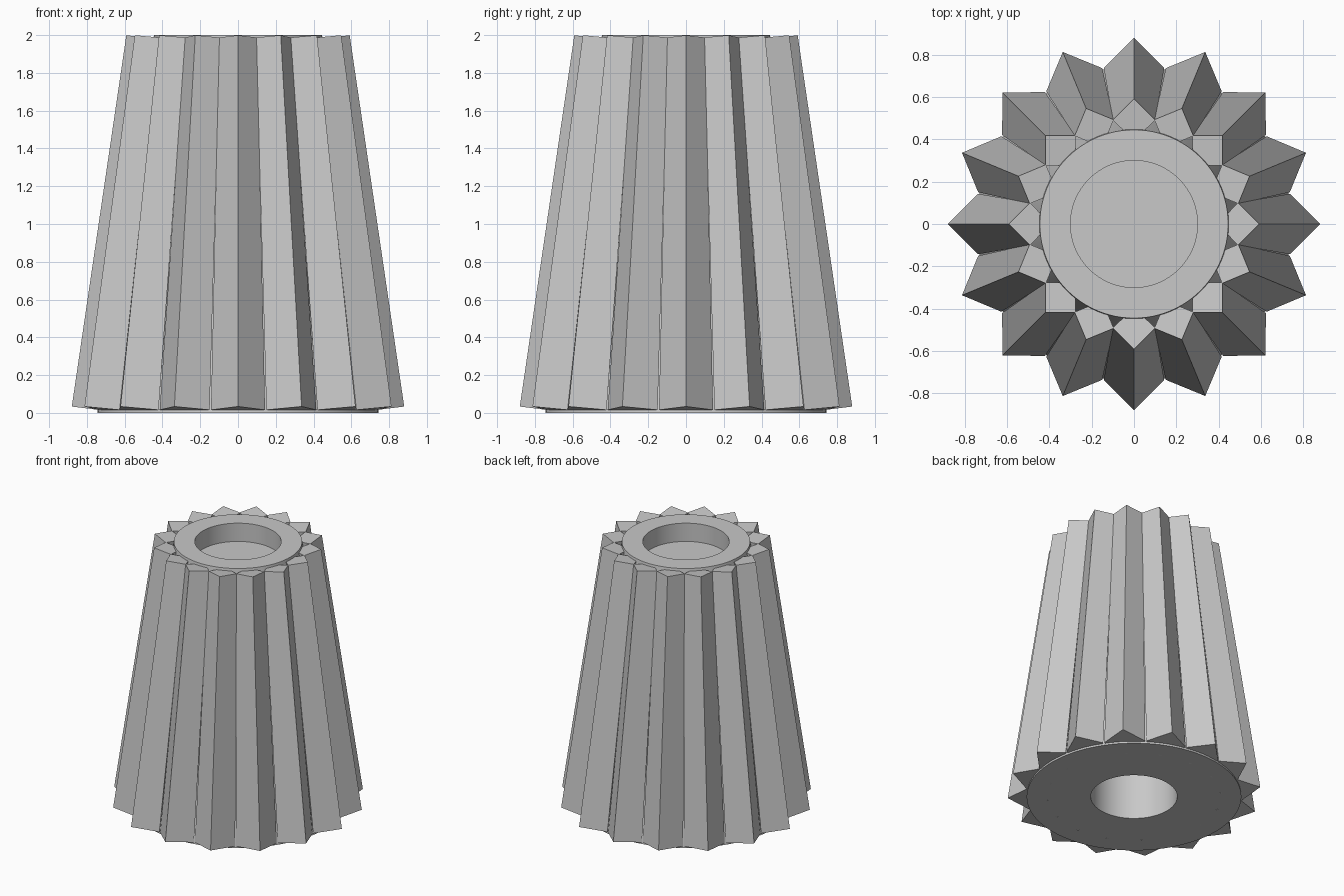
import bpy, bmesh
from math import radians, atan2, hypot
from mathutils import Matrix, Vector

cube = bpy.data.objects.get("Cube")
if cube:
    bpy.data.objects.remove(cube, do_unlink=True)

grey = bpy.data.materials.new("plain grey")
grey.use_nodes = True
colour = (0.58, 0.58, 0.58, 1)
grey.diffuse_color = colour
grey.node_tree.nodes["Principled BSDF"].inputs["Base Color"].default_value = colour


def add_object(name, bm):
    mesh = bpy.data.meshes.new(name)
    bm.to_mesh(mesh)
    bm.free()
    obj = bpy.data.objects.new(name, mesh)
    mesh.materials.append(grey)
    bpy.context.collection.objects.link(obj)
    return obj


# Tapered core: lathed profile with a shallow top recess and a deep bore below
HOLE = 0.3
profile = [(0, 1.86), (HOLE, 1.86), (HOLE, 2), (0.445, 2),
           (0.745, 0), (HOLE, 0), (HOLE, 1.2), (0, 1.2)]
bm = bmesh.new()
verts = [bm.verts.new((r, 0, z)) for r, z in profile]
edges = [bm.edges.new(pair) for pair in zip(verts, verts[1:])]
bmesh.ops.spin(bm, geom=verts + edges, cent=(0, 0, 0), axis=(0, 0, 1),
               angle=radians(360), steps=96)
bmesh.ops.remove_doubles(bm, verts=bm.verts[:], dist=0.0005)
bmesh.ops.recalc_face_normals(bm, faces=bm.faces[:])
core = add_object("core", bm)
bpy.ops.object.select_all(action='DESELECT')
core.select_set(True)
bpy.context.view_layer.objects.active = core
bpy.ops.object.shade_smooth_by_angle(angle=radians(30))

# Ring of leaning, tapered square bars, each with an edge pointing outward
COUNT = 16
foot, head = Vector((0.738, 0, 0.016)), Vector((0.492, 0, 1.987))
lean = atan2(head.x - foot.x, head.z - foot.z)
length = (head - foot).length
bm = bmesh.new()
for i in range(COUNT):
    place = (Matrix.Rotation(radians(360 * i / COUNT), 4, 'Z')
             @ Matrix.Translation((foot + head) / 2)
             @ Matrix.Rotation(lean, 4, 'Y'))
    bmesh.ops.create_cone(bm, cap_ends=True, segments=4, radius1=0.143,
                          radius2=0.1, depth=length, matrix=place)
add_object("grip_ridges", bm)
